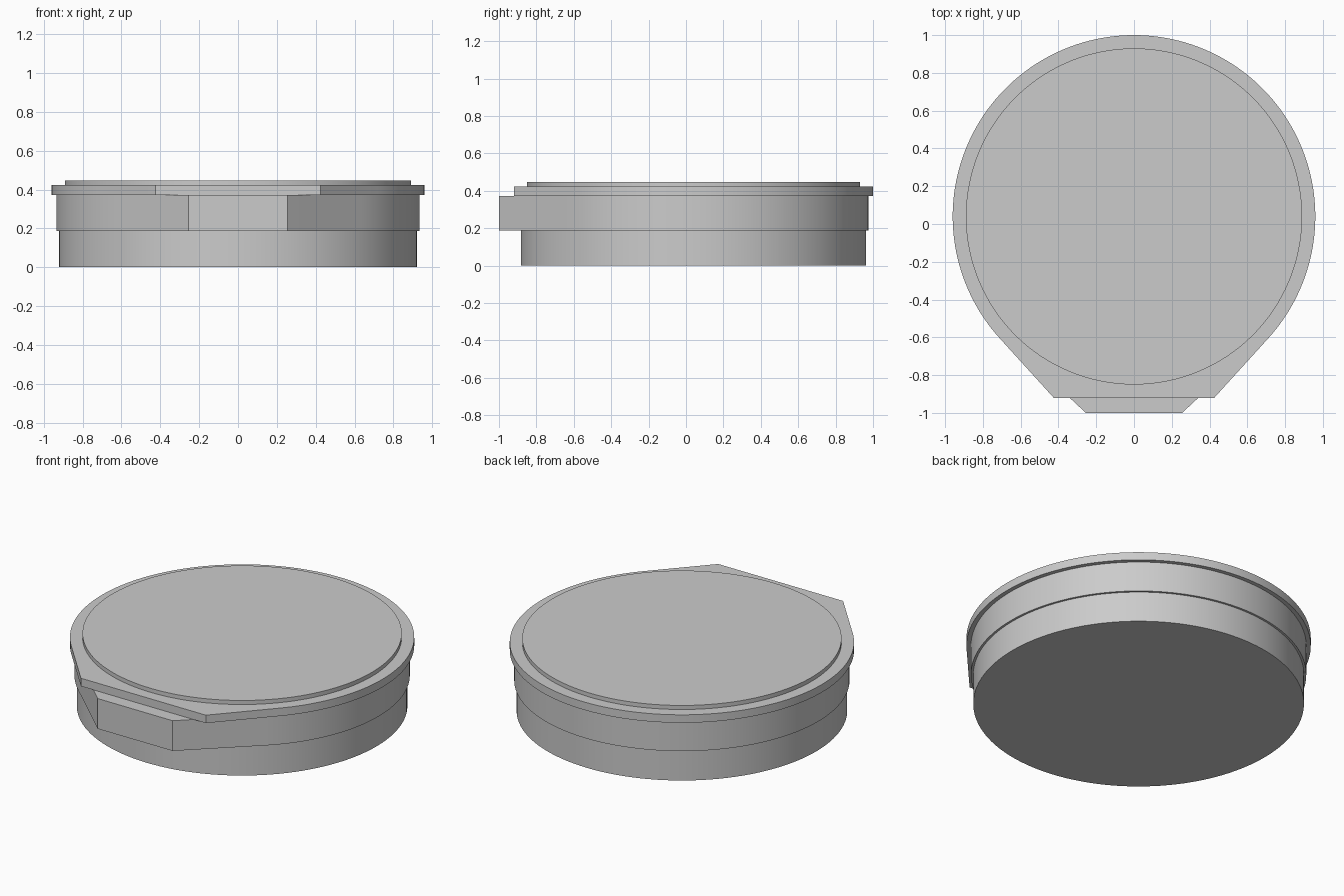
import bpy
import bmesh
from math import sin, cos, acos, atan2, hypot, pi, radians

if "Cube" in bpy.data.objects:
    bpy.data.objects.remove(bpy.data.objects["Cube"], do_unlink=True)

CENTRE_Y = 0.04
SEGMENTS = 128

grey = bpy.data.materials.new("plain grey")
grey.use_nodes = True
colour = (0.6, 0.6, 0.6, 1)
grey.diffuse_color = colour
grey.node_tree.nodes["Principled BSDF"].inputs["Base Color"].default_value = colour


def outline(radius, corner=None):
    """Circle, optionally running along tangents to a flat front tab."""
    if corner is None:
        angles = [2 * pi * i / SEGMENTS for i in range(SEGMENTS)]
        return [(radius * cos(a), CENTRE_Y + radius * sin(a)) for a in angles]
    x, y = corner
    dx, dy = x, y - CENTRE_Y
    start = atan2(dy, dx) + acos(radius / hypot(dx, dy))
    sweep = pi - 2 * start
    pts = [(radius * cos(start + sweep * i / SEGMENTS),
            CENTRE_Y + radius * sin(start + sweep * i / SEGMENTS))
           for i in range(SEGMENTS + 1)]
    return pts + [(-x, y), (x, y)]


def slab(name, points, z0, z1):
    """Extrude a flat outline between two heights."""
    bm = bmesh.new()
    face = bm.faces.new([bm.verts.new((x, y, z0)) for x, y in points])
    top = bmesh.ops.extrude_face_region(bm, geom=[face], use_keep_orig=True)
    for v in top["geom"]:
        if isinstance(v, bmesh.types.BMVert):
            v.co.z = z1
    bmesh.ops.recalc_face_normals(bm, faces=bm.faces[:])
    mesh = bpy.data.meshes.new(name)
    bm.to_mesh(mesh)
    bm.free()
    mesh.materials.append(grey)
    obj = bpy.data.objects.new(name, mesh)
    bpy.context.collection.objects.link(obj)
    bpy.ops.object.select_all(action="DESELECT")
    obj.select_set(True)
    bpy.context.view_layer.objects.active = obj
    bpy.ops.object.shade_smooth_by_angle(angle=radians(20))


# Stacked parts from the bottom up
slab("base_drum", outline(0.922), 0, 0.187)
slab("collar_with_tab", outline(0.935, (0.255, -1.0)), 0.187, 0.373)
slab("flange_with_tab", outline(0.96, (0.425, -0.92)), 0.373, 0.422)
slab("top_disc", outline(0.89), 0.422, 0.447)
